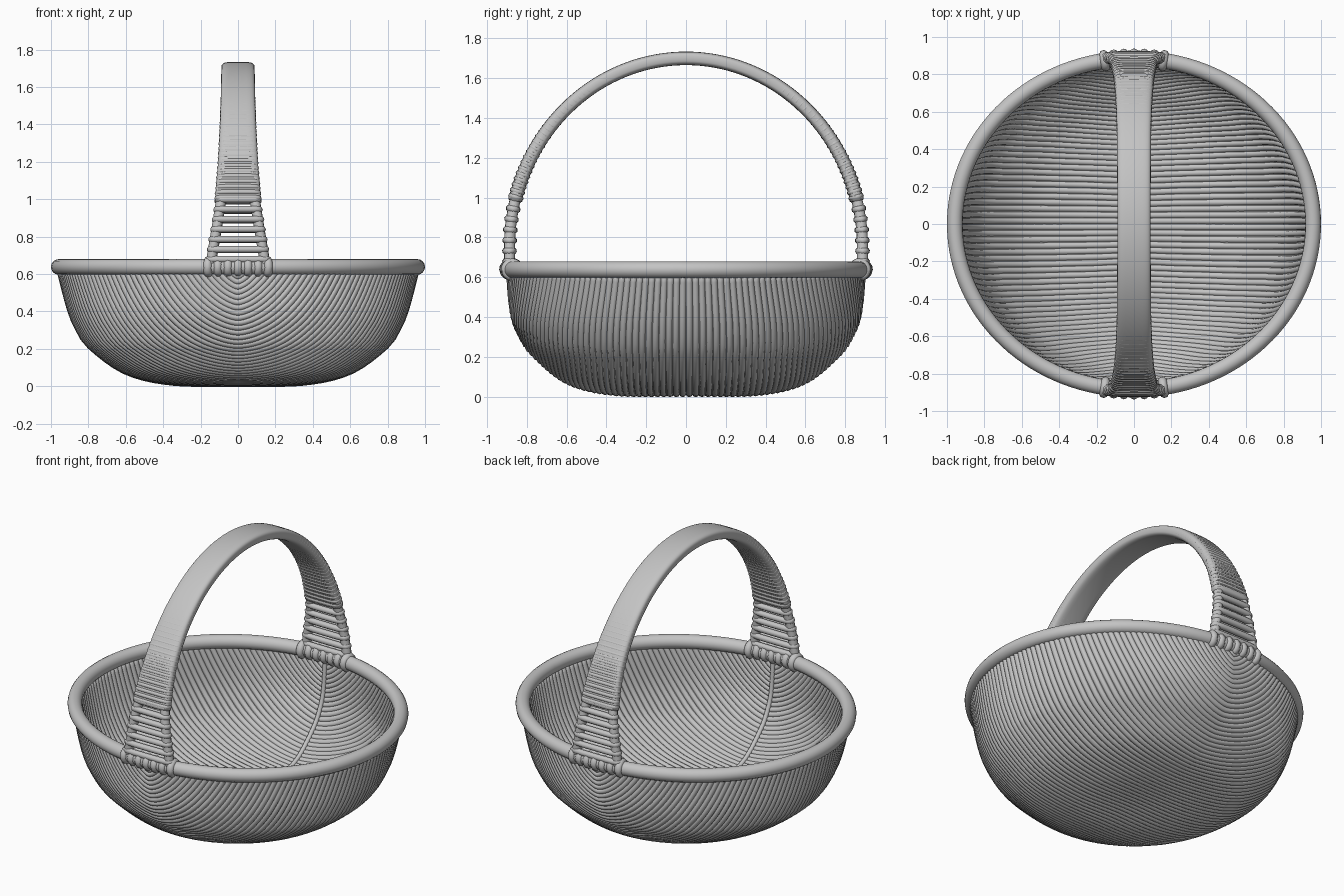
import bpy, bmesh, math
from mathutils import Vector

cube = bpy.data.objects.get("Cube")
if cube:
    bpy.data.objects.remove(cube, do_unlink=True)

mat = bpy.data.materials.new("grey wicker")
mat.use_nodes = True
GREY = (0.55, 0.55, 0.55, 1)
mat.diffuse_color = GREY
mat.node_tree.nodes["Principled BSDF"].inputs["Base Color"].default_value = GREY


def finish(name, bm):
    bmesh.ops.recalc_face_normals(bm, faces=bm.faces)
    for f in bm.faces:
        f.smooth = True
    me = bpy.data.meshes.new(name)
    bm.to_mesh(me)
    bm.free()
    me.materials.append(mat)
    ob = bpy.data.objects.new(name, me)
    bpy.context.scene.collection.objects.link(ob)
    return ob


def bridge(bm, rings, closed):
    n, m = len(rings), len(rings[0])
    for i in range(n if closed else n - 1):
        a, b = rings[i], rings[(i + 1) % n]
        for j in range(m):
            bm.faces.new((a[j], a[(j + 1) % m], b[(j + 1) % m], b[j]))
    if not closed:
        bm.faces.new(rings[0])
        bm.faces.new(rings[-1])


def tube(bm, pts, radius, closed=False, sides=8):
    """Round rod swept along a list of points."""
    n, rings, ref = len(pts), [], None
    for i, p in enumerate(pts):
        if closed:
            t = (pts[(i + 1) % n] - pts[i - 1]).normalized()
        else:
            t = (pts[min(i + 1, n - 1)] - pts[max(i - 1, 0)]).normalized()
        if ref is None:
            ref = t.orthogonal()
        ref = (ref - t * ref.dot(t)).normalized()
        side = t.cross(ref)
        rings.append([bm.verts.new(p + radius * (math.cos(a) * ref + math.sin(a) * side))
                      for a in (2 * math.pi * k / sides for k in range(sides))])
    bridge(bm, rings, closed)


# Bowl profile: half width, half depth, height (middle of the wall)
KEYS = [Vector(k) for k in (
    (0, 0, .019), (.33, .35, .019), (.59, .59, .075), (.785, .76, .21),
    (.855, .83, .31), (.9, .868, .42), (.955, .888, .63))]


def smooth_profile(keys, steps=16):
    ext = [2 * keys[0] - keys[1]] + keys + [2 * keys[-1] - keys[-2]]
    out = []
    for a, b, c, d in zip(ext, ext[1:], ext[2:], ext[3:]):
        for k in range(steps):
            u = k / steps
            out.append(.5 * (2 * b + (c - a) * u + (2 * a - 5 * b + 4 * c - d) * u * u
                             + (3 * b - a - 3 * c + d) * u ** 3))
    return out + [keys[-1]]


PROFILE = smooth_profile(KEYS)
ARC = [0]
for p, q in zip(PROFILE, PROFILE[1:]):
    ARC.append(ARC[-1] + math.hypot(q.x - p.x, q.z - p.z))


def bowl_point(u, v):
    """Map a point of the unit disc onto the bowl."""
    r = min(math.hypot(u, v), 1)
    s, i = r * ARC[-1], 0
    while i < len(ARC) - 2 and ARC[i + 1] < s:
        i += 1
    p = PROFILE[i].lerp(PROFILE[i + 1], (s - ARC[i]) / (ARC[i + 1] - ARC[i]))
    a = math.atan2(v, u)
    return Vector((p.x * math.cos(a), p.y * math.sin(a), p.z))


# Thin lining that closes the gaps between strands
bm = bmesh.new()
rings = [[bm.verts.new(bowl_point(r / 24 * math.cos(a), r / 24 * math.sin(a)))
          for a in (2 * math.pi * k / 72 for k in range(72))] for r in range(1, 25)]
bridge(bm, rings, False)
bmesh.ops.delete(bm, geom=[f for f in bm.faces if f.calc_center_median().z > .6
                           and len(f.verts) > 4], context='FACES_ONLY')
lining = finish("bowl_lining", bm)
sol = lining.modifiers.new("thickness", 'SOLIDIFY')
sol.thickness, sol.offset = .014, 0

# Woven strands running from the right rim to the left rim
HALF = 45
bm = bmesh.new()
for i in range(2 * HALF):
    t = (i + .5) / HALF - 1
    th = t * math.pi / 2
    pts = []
    for k in range(47):
        s = k / 23 - 1
        pts.append(bowl_point(s * math.cos(th), t + (math.sin(th) - t) * abs(s) ** 1.5))
    tube(bm, pts, .018)
finish("bowl_strands", bm)

# Centre rib along the inside
bm = bmesh.new()
tube(bm, [bowl_point(0, k / 30 - 1) * .985 + Vector((0, 0, .012)) for k in range(61)], .014)
finish("bowl_centre_rib", bm)

# Rim
RIM_X, RIM_Y, RIM_Z, RIM_R = .958, .885, .638, .042


def rim_point(a):
    return Vector((RIM_X * math.cos(a), RIM_Y * math.sin(a), RIM_Z))


bm = bmesh.new()
tube(bm, [rim_point(2 * math.pi * k / 128) for k in range(128)], RIM_R, True, 16)
finish("rim", bm)

# Handle helpers: arch position, outline and width
WIDTHS = [(.6, .182), (.7, .172), (.85, .147), (1.0, .123), (1.2, .106),
          (1.4, .096), (1.55, .091), (1.8, .088)]


def half_width(z):
    for (z0, w0), (z1, w1) in zip(WIDTHS, WIDTHS[1:]):
        if z <= z1:
            return w0 + (w1 - w0) * max(z - z0, 0) / (z1 - z0)
    return WIDTHS[-1][1]


def arch(phi):
    """Centre point and outward normal; straight legs below the half ellipse."""
    a = min(max(phi, 0), math.pi)
    drop = min(phi, 0) if phi < math.pi / 2 else min(math.pi - phi, 0)
    pos = Vector((0, -.887 * math.cos(a), .75 + .95 * (math.sin(a) + drop)))
    return pos, Vector((0, -.95 * math.cos(a), .887 * math.sin(a))).normalized()


def section(phi, inset, thick, count=28):
    """Rounded flat outline across the handle."""
    pos, nor = arch(phi)
    w = half_width(pos.z) - inset
    out = []
    for k in range(count):
        c, s = math.cos(2 * math.pi * k / count), math.sin(2 * math.pi * k / count)
        out.append(pos + Vector((w * math.copysign(abs(c) ** .45, c), 0, 0))
                   + nor * thick * math.copysign(abs(s) ** .6, s))
    return out


# Handle band over the top
bm = bmesh.new()
rings = []
for k in range(65):
    phi = .25 + (math.pi - .5) * k / 64
    rings.append([bm.verts.new(p) for p in section(phi, 0, .034)])
bridge(bm, rings, False)
finish("handle_band", bm)

for name, flip in (("front", False), ("back", True)):
    def side(phi):
        return math.pi - phi if flip else phi

    # Tight wrapping around the upper leg
    bm = bmesh.new()
    for k in range(24):
        tube(bm, section(side(.27 + .031 * k), .009, .027 - .0002 * k),
             .0135 - .00012 * k, True, 6)
    finish(name + "_handle_wrapping", bm)

    # Open cross strands on the flared lower leg
    bm = bmesh.new()
    for k in range(7):
        tube(bm, section(side(-.075 + .056 * k), .018, .019), .0185, True, 8)
    finish(name + "_handle_cross_strands", bm)

    # Side rods of the flared lower leg
    bm = bmesh.new()
    for sx in (-1, 1):
        pts = []
        for k in range(13):
            pos, _ = arch(side(-.12 + .42 * k / 12))
            pos.x = sx * (half_width(pos.z) - .034)
            pts.append(pos)
        tube(bm, pts, .028, False, 10)
    finish(name + "_handle_side_rods", bm)

    # Binding that ties the handle to the rim
    bm = bmesh.new()
    for k in range(-3, 4):
        a = math.pi / 2 + k * .055
        c = rim_point(a if flip else -a)
        out = Vector((c.x / RIM_X ** 2, c.y / RIM_Y ** 2, 0)).normalized()
        r = .034 if abs(k) == 3 else .03
        tube(bm, [c + r * (math.cos(b) * out + math.sin(b) * Vector((0, 0, 1)))
                  for b in (2 * math.pi * j / 20 for j in range(20))], .024, True, 8)
    finish(name + "_rim_binding", bm)
